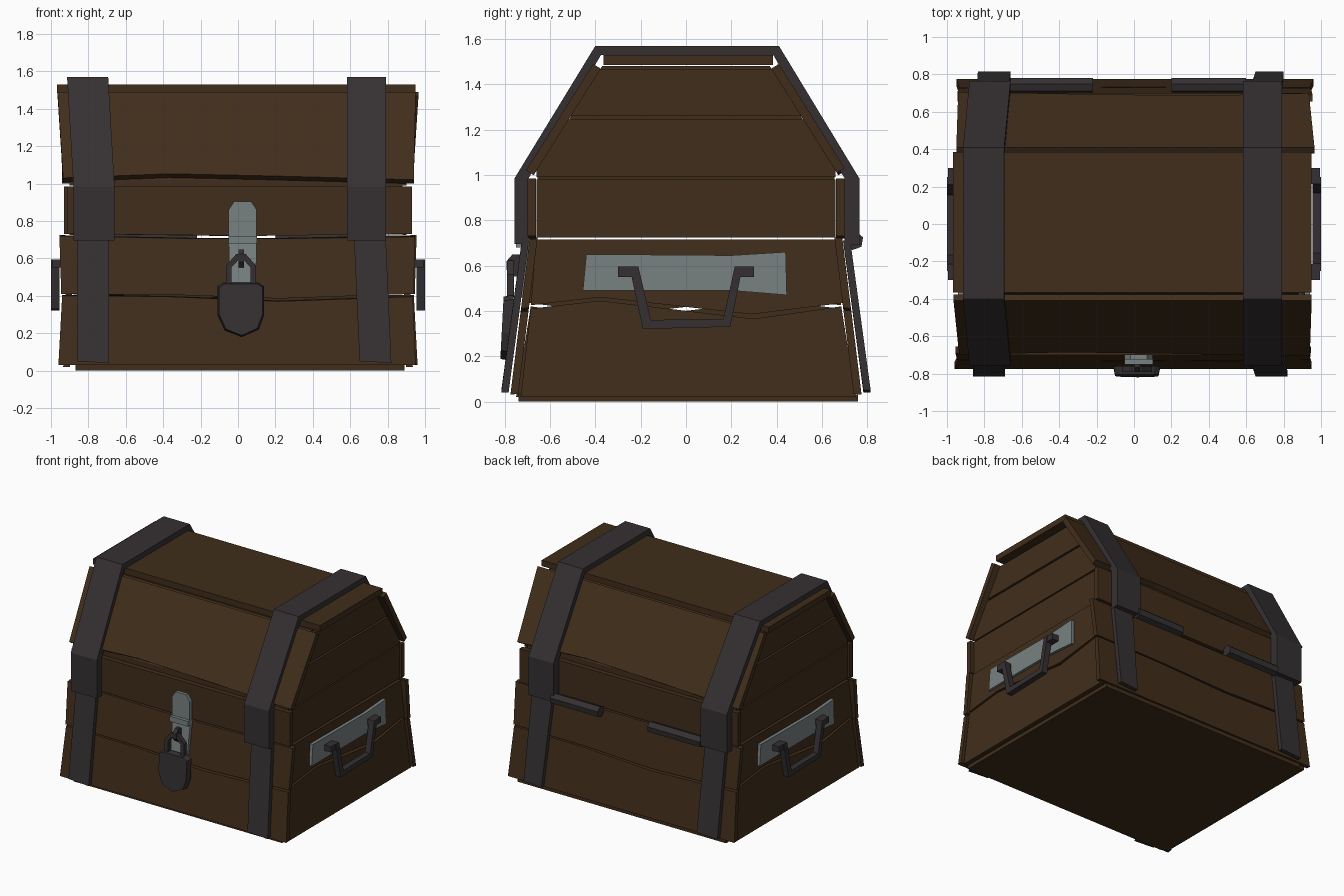
import bpy, bmesh, math
from mathutils import Vector


def material(name, rgb):
    m = bpy.data.materials.new(name)
    m.diffuse_color = (*rgb, 1)
    return m


WOOD = material("wood", (0.052, 0.027, 0.011))
IRON = material("dark_iron", (0.036, 0.030, 0.032))
STEEL = material("steel", (0.19, 0.22, 0.22))


def prism(name, pts, vec, mat, turn=1):
    """Extrude a polygon along vec; turn=-1 spins it half a turn about z."""
    bm = bmesh.new()
    spin = lambda p: Vector((p[0] * turn, p[1] * turn, p[2]))
    a = [bm.verts.new(spin(p)) for p in pts]
    b = [bm.verts.new(spin(Vector(p) + Vector(vec))) for p in pts]
    bm.faces.new(a)
    bm.faces.new(b[::-1])
    for i in range(len(a)):
        j = (i + 1) % len(a)
        bm.faces.new((a[i], b[i], b[j], a[j]))
    bmesh.ops.recalc_face_normals(bm, faces=bm.faces)
    me = bpy.data.meshes.new(name)
    bm.to_mesh(me)
    bm.free()
    me.materials.append(mat)
    ob = bpy.data.objects.new(name, me)
    bpy.context.collection.objects.link(ob)
    return ob


def box(name, x, y, z, mat, turn=1):
    pts = [(x[0], y[0], z[0]), (x[1], y[0], z[0]), (x[1], y[1], z[0]), (x[0], y[1], z[0])]
    return prism(name, pts, (0, 0, z[1] - z[0]), mat, turn)


def lean(z):      # outer face of the front boards
    return -0.775 + (z - 0.03) * 0.123


def slope(z):     # outer face of the sloping lid boards
    return -0.70 + (z - 1.03) * 0.63


def side_x(z):    # outer face of the end boards
    return 0.935 - z * 0.03


def half_width(z):  # lid end outline
    return 0.66 - max(0, z - 1.02) * 0.62


# Floor
box("floor", (-0.87, 0.89), (-0.74, 0.76), (0, 0.03), WOOD)

for turn, end in ((1, "front"), (-1, "back")):
    # Body and lid boards, front and back
    lower = [(-0.96, 0.03), (0.95, 0.03), (0.935, 0.395), (0.22, 0.37), (-0.37, 0.395), (-0.94, 0.40)]
    upper = [(-0.945, 0.41), (-0.35, 0.405), (0.22, 0.385), (0.94, 0.41), (0.945, 0.715),
             (0.2, 0.705), (-0.22, 0.705), (-0.955, 0.72)]
    for name, pts in (("lower", lower), ("upper", upper)):
        prism(f"{end}_{name}_board", [(x, lean(z), z) for x, z in pts], (0, 0.035, 0.004), WOOD, turn)
    rim = [(-0.915, 0.73), (0.1, 0.72), (0.93, 0.73), (0.93, 0.985), (-0.915, 0.985)]
    prism(f"{end}_lid_rim_board", [(x, -0.70, z) for x, z in rim], (0, 0.037, 0), WOOD, turn)
    tilt = [(-0.935, 1.03), (-0.37, 1.052), (0.2, 1.04), (0.94, 1.02), (0.95, 1.49), (-0.965, 1.49)]
    prism(f"{end}_lid_slope_board", [(x, slope(z), z) for x, z in tilt], (0, 0.034, -0.021), WOOD, turn)

    # End boards
    lower = [(-0.73, 0.02), (0.75, 0.02), (0.685, 0.42), (0.30, 0.365), (-0.38, 0.445), (-0.685, 0.41)]
    upper = [(-0.685, 0.425), (-0.38, 0.46), (0.29, 0.385), (0.695, 0.435), (0.66, 0.715), (-0.66, 0.715)]
    for name, pts in (("lower", lower), ("upper", upper)):
        prism(f"end_{name}_board_{end}", [(side_x(z), y, z) for y, z in pts], (-0.035, 0, 0), WOOD, turn)
    for i, (z0, z1) in enumerate(((0.725, 0.98), (0.99, 1.245), (1.26, 1.465))):
        zs = [z0, 1.02, z1] if z0 < 1.02 < z1 else [z0, z1]
        pts = [(0.88, -half_width(z), z) for z in zs] + [(0.88, half_width(z), z) for z in zs[::-1]]
        prism(f"lid_end_board_{i}_{end}", pts, (0.022, 0, 0), WOOD, turn)

    # Carry handle on its plate
    plate = [(-0.455, 0.49), (0.2, 0.49), (0.445, 0.47), (0.44, 0.66), (0.2, 0.645), (-0.44, 0.65)]
    prism(f"handle_plate_{end}", [(0.91, y, z) for y, z in plate], (0.03, 0, 0), STEEL, turn)
    grip = [(-0.25, 0.595), (-0.19, 0.32), (0.195, 0.33), (0.25, 0.595), (0.215, 0.595),
            (0.165, 0.365), (-0.155, 0.36), (-0.21, 0.595)]
    prism(f"handle_grip_{end}", [(0.955, y, z) for y, z in grip], (0.045, 0, 0), IRON, turn)
    for s in (-1, 1):
        y = sorted((s * 0.215, s * 0.30))
        box(f"handle_mount_{end}", (0.93, 0.995), y, (0.55, 0.595), IRON, turn)

# Lid: inner shell and top board
zs = (0.728, 1.02, 1.48)
core = [(-0.88, -half_width(z) + 0.005, z) for z in zs]
core += [(-0.88, half_width(z) - 0.005, z) for z in zs[::-1]]
prism("lid_shell", core, (1.76, 0, 0), WOOD)
box("lid_top_board", (-0.967, 0.948), (-0.365, 0.385), (1.485, 1.53), WOOD)

# Iron straps over the lid
band = [(-0.757, 0.695), (-0.757, 0.985), (-0.40, 1.57), (0.41, 1.57), (0.765, 0.985), (0.765, 0.69),
        (0.70, 0.69), (0.70, 0.985), (0.385, 1.53), (-0.375, 1.53), (-0.695, 0.985), (-0.695, 0.695)]
for name, x, width, skew in (("left", -0.88, 0.22, -0.034), ("right", 0.582, 0.21, 0)):
    strap = prism(f"lid_strap_{name}", [(x, y, z) for y, z in band], (width, 0, 0), IRON)
    for v in strap.data.vertices:
        v.co.x += skew * max(0, (v.co.z - 1) / 0.57)

# Iron straps down the body: (x at bottom, x at top)
for name, turn, b, t in (("front_left", 1, (-0.86, -0.69), (-0.86, -0.69)),
                         ("front_right", 1, (0.65, 0.82), (0.62, 0.79)),
                         ("back_left", -1, (0.66, 0.835), (0.67, 0.84)),
                         ("back_right", -1, (-0.80, -0.65), (-0.79, -0.62))):
    pts = [(b[0], -0.815, 0.05), (b[1], -0.815, 0.04), (t[1], -0.725, 0.71), (t[0], -0.725, 0.71)]
    prism(f"body_strap_{name}", pts, (0, 0.032, 0), IRON, turn)

# Back hinges: six-sided barrels
for x0, x1 in ((-0.66, -0.22), (0.20, 0.60)):
    ring = [(x0, 0.742 + 0.042 * math.cos(a), 0.71 + 0.042 * math.sin(a))
            for a in (math.radians(60 * k + 20) for k in range(6))]
    prism("hinge", ring, (x1 - x0, 0, 0), IRON)

# Hasp
prism("hasp_top", [(-0.05, -0.725, 0.71), (0.10, -0.725, 0.71), (0.10, -0.725, 0.86), (0.07, -0.725, 0.905),
                   (-0.02, -0.725, 0.905), (-0.05, -0.725, 0.86)], (0, 0.03, 0), STEEL)
box("hasp_knuckle", (-0.052, 0.102), (-0.75, -0.69), (0.68, 0.72), STEEL)
prism("hasp_flap", [(x, lean(z) - 0.025, z) for x, z in ((-0.045, 0.46), (0.095, 0.46), (0.10, 0.69), (-0.05, 0.69))],
      (0, 0.03, 0), STEEL)
staple = [(0.003, -0.75 + 0.045 * math.cos(a), 0.60 + 0.052 * math.sin(a))
          for a in (math.radians(45 * k + 22.5) for k in range(8))]
prism("staple", staple, (0.03, 0, 0), IRON)

# Padlock: body with bevelled front, and shackle
lock = [(-0.11, 0.45), (-0.08, 0.47), (0.11, 0.47), (0.14, 0.45), (0.14, 0.30), (0.11, 0.22),
        (0.02, 0.18), (-0.07, 0.215), (-0.11, 0.30)]
body = prism("padlock_body", [(x, -0.76 - (0.47 - z) * 0.05, z) for x, z in lock], (0, -0.045, 0), IRON)
n = len(lock)
for v in body.data.vertices[n:]:
    v.co.x = 0.015 + (v.co.x - 0.015) * 0.93
    v.co.z = 0.34 + (v.co.z - 0.34) * 0.95
shackle = [(-0.065, 0.46), (-0.065, 0.56), (-0.01, 0.622), (0.042, 0.622), (0.097, 0.56), (0.097, 0.46),
           (0.068, 0.46), (0.068, 0.55), (0.03, 0.592), (0.003, 0.592), (-0.036, 0.55), (-0.036, 0.46)]
prism("padlock_shackle", [(x, -0.79, z) for x, z in shackle], (0, 0.03, 0), IRON)
